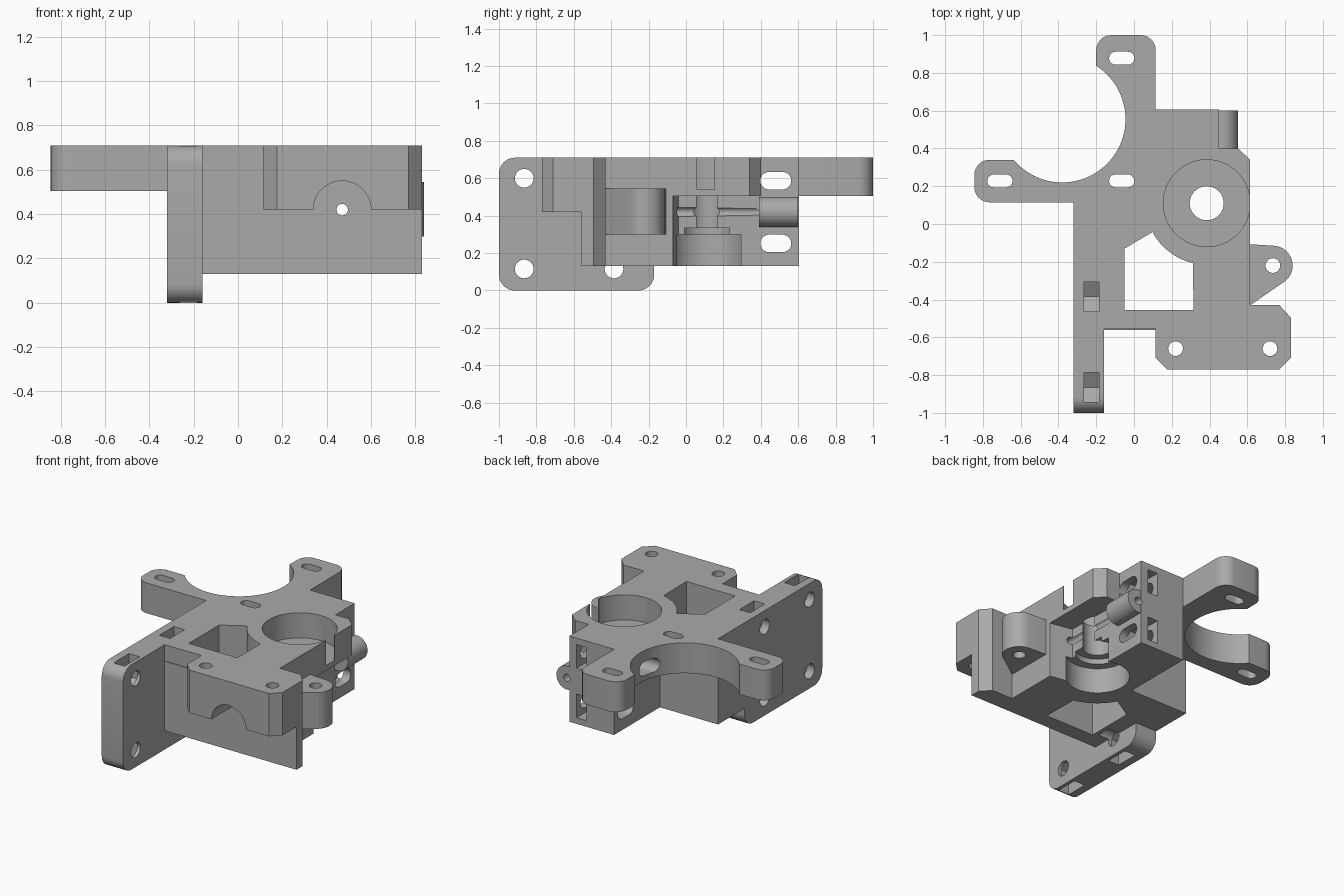
import bpy, bmesh, math
from mathutils import Vector

cube = bpy.data.objects.get("Cube")
if cube:
    bpy.data.objects.remove(cube, do_unlink=True)

grey = bpy.data.materials.new("plain grey")
grey.use_nodes = True
colour = (0.4, 0.4, 0.4, 1)
grey.diffuse_color = colour
grey.node_tree.nodes["Principled BSDF"].inputs["Base Color"].default_value = colour

TOP, BASE, ARM = 0.71, 0.13, 0.505


def outline(points):
    """Turn (u, v) or (u, v, fillet radius) corners into a plain outline."""
    out = []
    for i, p in enumerate(points):
        c = Vector(p[:2])
        if len(p) == 2:
            out.append(c)
            continue
        a = (Vector(points[i - 1][:2]) - c).normalized()
        b = (Vector(points[(i + 1) % len(points)][:2]) - c).normalized()
        r = p[2]
        centre = c + (a + b) * r          # right-angled corners
        for k in range(9):
            t = k / 8 * math.pi / 2
            out.append(centre - b * r * math.cos(t) - a * r * math.sin(t))
    return out


def prism(name, points, lo, hi, axis="z"):
    """Extrude an outline along an axis."""
    place = {"z": lambda u, v, w: (u, v, w),
             "x": lambda u, v, w: (w, u, v),
             "y": lambda u, v, w: (u, w, v)}[axis]
    bm = bmesh.new()
    pts = outline(points)
    rings = [[bm.verts.new(place(u, v, w)) for u, v in pts] for w in (lo, hi)]
    bm.faces.new(rings[0])
    bm.faces.new(rings[1])
    n = len(pts)
    for i in range(n):
        j = (i + 1) % n
        bm.faces.new((rings[0][i], rings[0][j], rings[1][j], rings[1][i]))
    bmesh.ops.recalc_face_normals(bm, faces=bm.faces)
    mesh = bpy.data.meshes.new(name)
    bm.to_mesh(mesh)
    bm.free()
    mesh.materials.append(grey)
    ob = bpy.data.objects.new(name, mesh)
    bpy.context.collection.objects.link(ob)
    return ob


def arc(cu, cv, r, start, end, n):
    return [(cu + r * math.cos(math.radians(start + (end - start) * k / n)),
             cv + r * math.sin(math.radians(start + (end - start) * k / n)))
            for k in range(n + 1)]


def circle(cu, cv, r, n=48):
    return arc(cu, cv, r, 0, 360, n)[:-1]


def slot(cu, cv, half, r):
    return arc(cu + half, cv, r, -90, 90, 10) + arc(cu - half, cv, r, 90, 270, 10)


def rect(u0, u1, v0, v1):
    return [(u0, v0), (u1, v0), (u1, v1), (u0, v1)]


# Upper plate with the two motor arms
body = prism("bracket_body", [
    (-0.32, 0.115), (-0.845, 0.115, 0.08), (-0.845, 0.34, 0.08), (-0.62, 0.34),
    (-0.2, 0.82), (-0.2, 1, 0.08), (0.115, 1, 0.08), (0.115, 0.605),
    (0.45, 0.605), (0.45, 0.4), (0.55, 0.4), (0.615, 0.34),
    (0.615, -0.555), (-0.32, -0.555)], ARM, TOP)


def combine(tool, operation):
    mod = body.modifiers.new(tool.name, "BOOLEAN")
    mod.operation = operation
    mod.solver = "EXACT"
    mod.object = tool
    with bpy.context.temp_override(object=body, active_object=body):
        bpy.ops.object.modifier_apply(modifier=mod.name)
    bpy.data.objects.remove(tool, do_unlink=True)


def add(*args):
    combine(prism(*args), "UNION")


def cut(*args):
    combine(prism(*args), "DIFFERENCE")


# Lower body, open on one side for the drive gear
add("lower_body", [(-0.32, -0.555), (0.615, -0.555), (0.615, -0.07), (0.46, -0.04),
                   (0.45, 0.4), (0.45, 0.605), (0.115, 0.605), (0.115, 0.115),
                   (-0.32, 0.115)], BASE, ARM)
# Mounting wall with rounded corners
add("mounting_wall", [(-1, 0, 0.085), (-0.17, 0, 0.085), (-0.17, 0.4), (-0.4, TOP),
                      (-1, TOP, 0.085)], -0.32, -0.16, "x")
# Front block and the apron below it
add("front_block", [(0.115, -0.5), (0.115, -0.71), (0.175, -0.77), (0.77, -0.77),
                    (0.83, -0.71), (0.83, -0.495), (0.77, -0.43), (0.4, -0.43)],
    0.42, TOP)
add("front_apron", [(-0.2, -0.56), (0.83, -0.56), (0.83, -0.495), (0.77, -0.43),
                    (-0.2, -0.43)], BASE, 0.6)
# Hinge ear and filament tube
add("hinge_ear", [(0.58, -0.105)] + arc(0.735, -0.22, 0.105, 84, -52, 16)
    + [(0.615, -0.43), (0.58, -0.43)], 0.3, 0.545)
add("filament_tube", circle(0.47, 0.42, 0.08), 0.39, 0.6, "y")

# Motor opening and its slotted screw holes
cut("motor_opening", circle(-0.38, 0.555, 0.335, 80), 0.4, 0.8)
for x, y in ((-0.71, 0.228), (-0.065, 0.228), (-0.065, 0.878)):
    cut("motor_slot", slot(x, y, 0.033, 0.034), 0.4, 0.8)

# Window beside the bearing seat
cut("window", [(-0.05, -0.455), (-0.05, -0.13)]
    + arc(0.385, 0.11, 0.325, 208, 257, 12) + [(0.315, -0.455)], 0, 0.8)

# Bearing seats above and below, shaft hole and side notch
for r, lo, hi in ((0.23, 0.54, 0.8), (0.197, 0, 0.3), (0.14, 0.2, 0.335), (0.09, 0.2, 0.6)):
    cut("bearing_seat", circle(0.385, 0.11, r, 64), lo, hi)
cut("side_notch", rect(0.5, 0.7, 0.06, 0.152), 0.54, 0.8)

# Filament path and the half-round front socket
cut("filament_hole", circle(0.47, 0.42, 0.026, 24), -0.9, 0.7, "y")
cut("front_socket", circle(0.47, 0.42, 0.13), -0.9, -0.56, "y")

# Vertical bolt holes
for x, y in ((0.22, -0.66), (0.72, -0.66), (0.735, -0.22)):
    cut("bolt_hole", circle(x, y, 0.039, 24), 0.2, 0.8)

# Wall bolt holes with pointed nut traps open at the top or bottom
for y in (-0.865, -0.385):
    for z, end, side in ((0.6, 0.8, -1), (0.115, -0.1, 1)):
        cut("wall_hole", circle(y, z, 0.05, 32), -0.4, -0.08, "x")
        cut("nut_trap", [(y - 0.078, end), (y + 0.078, end),
                         (y + 0.078, z + side * 0.045), (y, z + side * 0.09),
                         (y - 0.078, z + side * 0.045)], -0.265, -0.185, "x")

# Cross slots and nut traps in the rear block
for z in (0.252, 0.587):
    cut("cross_slot", slot(0.48, z, 0.036, 0.047), -0.2, 0.7, "x")
    cut("rear_trap", rect(0.32, 0.395, z - 0.08, z + 0.08), 0.4, 0.7, "y")

# Smooth the round walls, keep the corners sharp
bpy.ops.object.select_all(action="DESELECT")
body.select_set(True)
bpy.context.view_layer.objects.active = body
bpy.ops.object.shade_smooth_by_angle(angle=math.radians(25))
